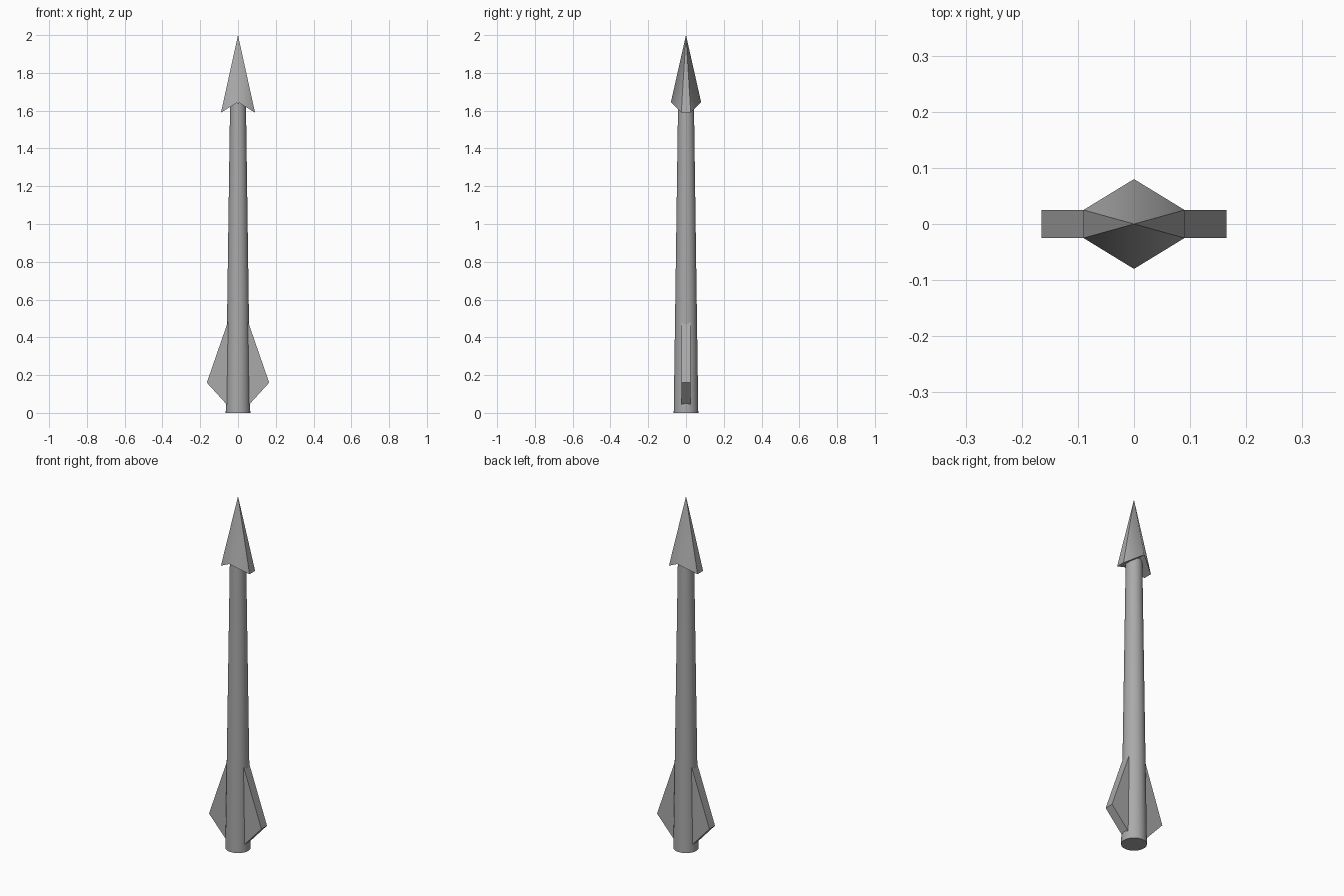
import bpy, bmesh, math

cube = bpy.data.objects.get("Cube")
if cube:
    bpy.data.objects.remove(cube, do_unlink=True)

GREY = (0.4, 0.4, 0.4, 1)
grey = bpy.data.materials.new("plain grey")
grey.use_nodes = True
grey.diffuse_color = GREY
grey.node_tree.nodes["Principled BSDF"].inputs["Base Color"].default_value = GREY


def add_object(name, bm):
    bmesh.ops.recalc_face_normals(bm, faces=bm.faces[:])
    mesh = bpy.data.meshes.new(name)
    bm.to_mesh(mesh)
    bm.free()
    mesh.materials.append(grey)
    obj = bpy.data.objects.new(name, mesh)
    bpy.context.collection.objects.link(obj)
    return obj


# Tapered round shaft, smooth sides with crisp rims
SHAFT_TOP = 1.64
bm = bmesh.new()
bmesh.ops.create_cone(bm, cap_ends=True, segments=32,
                      radius1=0.065, radius2=0.042, depth=SHAFT_TOP)
bmesh.ops.translate(bm, verts=bm.verts[:], vec=(0, 0, SHAFT_TOP / 2))
for f in bm.faces:
    f.smooth = len(f.verts) == 4
for e in bm.edges:
    e.smooth = all(f.smooth for f in e.link_faces)
add_object("shaft", bm)

# Arrowhead: six-sided spike with a ridge front and back and a notched base
bm = bmesh.new()
tip = bm.verts.new((0, 0, 2))
ring = [bm.verts.new(p) for p in (
    (0, -0.08, 1.645), (0.09, -0.025, 1.59), (0.09, 0.025, 1.59),
    (0, 0.08, 1.645), (-0.09, 0.025, 1.59), (-0.09, -0.025, 1.59))]
for i, v in enumerate(ring):
    bm.faces.new((tip, v, ring[(i + 1) % 6]))
bm.faces.new(ring[3::-1])
bm.faces.new((ring[0], ring[5], ring[4], ring[3]))
ridges = {ring[0], ring[3]}
for f in bm.faces:
    f.smooth = tip in f.verts and any(v in ridges for v in f.verts)
for e in bm.edges:
    e.smooth = tip in e.verts and any(v in ridges for v in e.verts)
add_object("arrowhead", bm)

# Pair of flat tail fins, rooted inside the shaft
for side, name in ((1, "left_fin"), (-1, "right_fin")):
    bm = bmesh.new()
    outline = [(0.03, 0.012), (0.165, 0.16), (0.03, 0.55)]
    face = bm.faces.new([bm.verts.new((side * x, -0.025, z)) for x, z in outline])
    grown = bmesh.ops.extrude_face_region(bm, geom=[face], use_keep_orig=True)
    moved = [g for g in grown["geom"] if isinstance(g, bmesh.types.BMVert)]
    bmesh.ops.translate(bm, verts=moved, vec=(0, 0.05, 0))
    add_object(name, bm)
